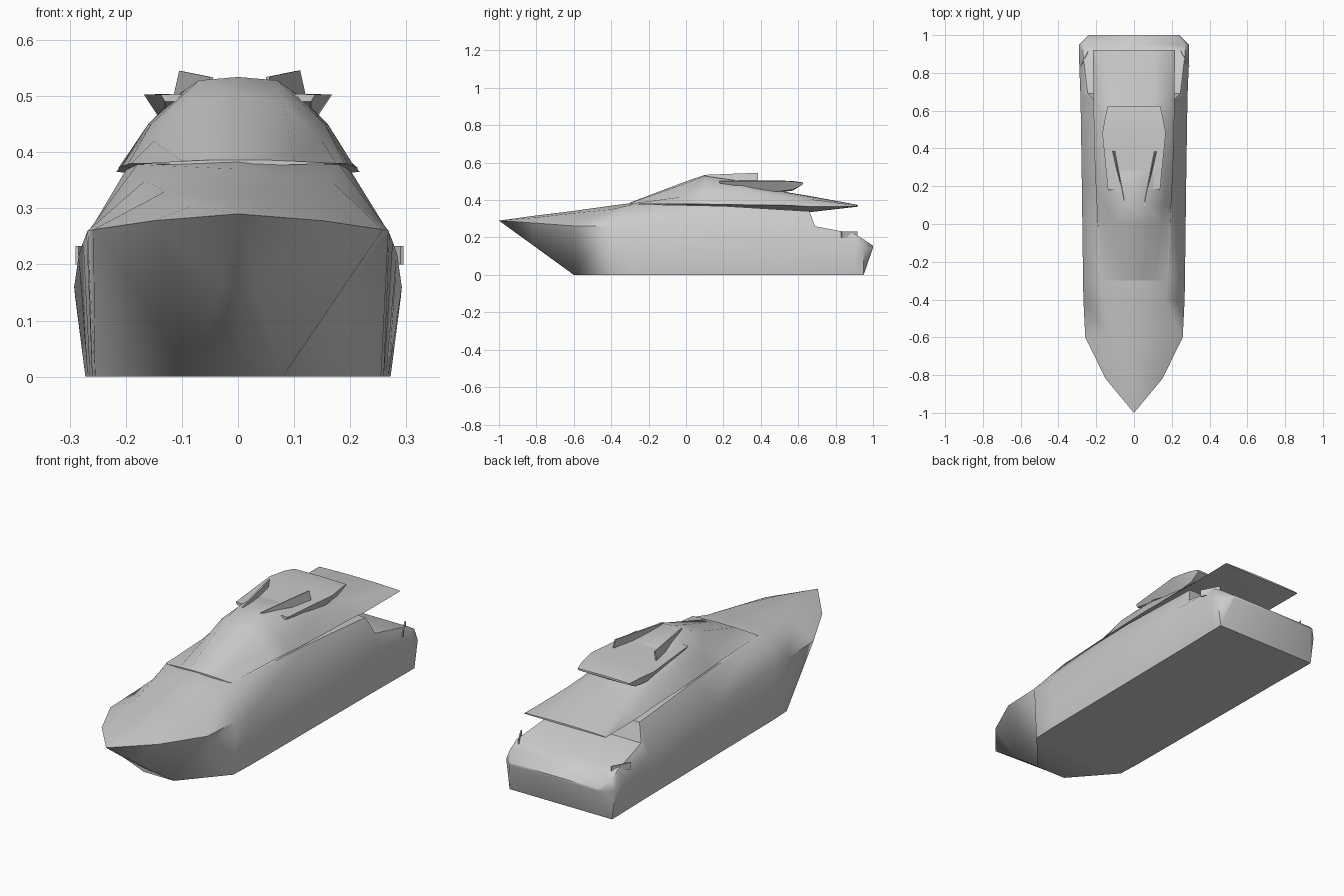
import bpy
import bmesh
import math

if "Cube" in bpy.data.objects:
    bpy.data.objects.remove(bpy.data.objects["Cube"], do_unlink=True)

grey = bpy.data.materials.new("plain_grey")
grey.use_nodes = True
colour = (0.6, 0.6, 0.6, 1)
grey.diffuse_color = colour
grey.node_tree.nodes["Principled BSDF"].inputs["Base Color"].default_value = colour


def finish(name, bm):
    """Clean the mesh, link it, colour it and smooth its soft edges."""
    bmesh.ops.remove_doubles(bm, verts=bm.verts[:], dist=0.0005)
    bmesh.ops.recalc_face_normals(bm, faces=bm.faces[:])
    mesh = bpy.data.meshes.new(name)
    bm.to_mesh(mesh)
    bm.free()
    mesh.materials.append(grey)
    obj = bpy.data.objects.new(name, mesh)
    bpy.context.collection.objects.link(obj)
    bpy.ops.object.select_all(action="DESELECT")
    obj.select_set(True)
    bpy.context.view_layer.objects.active = obj
    bpy.ops.object.shade_smooth_by_angle(angle=math.radians(50))
    return obj


def loft(name, sections):
    """Skin half sections (y, [(x, z) from bottom centre to top centre])."""
    bm = bmesh.new()
    rings = []
    for y, half in sections:
        mirrored = [(-x, z) for x, z in reversed(half[1:-1])]
        rings.append([bm.verts.new((x, y, z)) for x, z in half + mirrored])
    count = len(rings[0])
    for a, b in zip(rings, rings[1:]):
        for i in range(count):
            j = (i + 1) % count
            bm.faces.new((a[i], a[j], b[j], b[i]))
    bm.faces.new(rings[0])
    bm.faces.new(rings[-1])
    return finish(name, bm)


def plate(name, corners, side, thickness=0.006):
    """Thin four-cornered plate, mirrored by side."""
    bm = bmesh.new()
    face = bm.faces.new([bm.verts.new((side * x, y, z)) for x, y, z in corners])
    bm.normal_update()
    bmesh.ops.solidify(bm, geom=[face], thickness=thickness)
    return finish(name, bm)


# Hull: raked bow, flat bottom, stepped aft deck and raked transom
loft("hull", [
    (-1.0, [(0, .29), (0, .29), (0, .29), (0, .29), (0, .29)]),
    (-.82, [(0, .16), (.03, .165), (.15, .278), (.08, .305), (0, .315)]),
    (-.6, [(0, 0), (.08, 0), (.258, .262), (.13, .33), (0, .342)]),
    (-.4, [(0, 0), (.255, 0), (.268, .26), (.165, .35), (0, .37)]),
    (-.28, [(0, 0), (.26, 0), (.27, .255), (.18, .378), (0, .385)]),
    (.2, [(0, 0), (.264, 0), (.276, .24), (.2, .368), (0, .37)]),
    (.66, [(0, 0), (.268, 0), (.283, .22), (.215, .34), (0, .34)]),
    (.69, [(0, 0), (.268, 0), (.284, .215), (.245, .26), (0, .26)]),
    (.9, [(0, 0), (.272, 0), (.292, .16), (.27, .22), (0, .22)]),
    (.95, [(0, 0), (.272, 0), (.29, .14), (.27, .19), (0, .19)]),
    (1.0, [(0, .145), (.23, .145), (.24, .15), (.23, .155), (0, .155)]),
])

# Cabin: sloping windscreen, sunken top and long aft overhang
loft("cabin", [
    (-.3, [(0, .375), (.175, .38), (.1, .384), (.05, .386), (0, .386)]),
    (.0, [(0, .36), (.19, .38), (.15, .42), (.08, .49), (0, .5)]),
    (.1, [(0, .36), (.197, .378), (.155, .45), (.07, .528), (0, .534)]),
    (.3, [(0, .35), (.207, .375), (.16, .45), (.11, .5), (0, .503)]),
    (.55, [(0, .34), (.213, .372), (.16, .42), (.11, .438), (0, .44)]),
    (.66, [(0, .335), (.214, .365), (.17, .405), (.11, .42), (0, .422)]),
    (.92, [(0, .365), (.217, .366), (.21, .37), (.11, .373), (0, .374)]),
])

# Upper deck: wedge that overhangs the back of the cabin
loft("upper_deck", [
    (.18, [(0, .49), (.13, .49), (.138, .503), (0, .505)]),
    (.48, [(0, .44), (.13, .445), (.168, .503), (0, .505)]),
    (.57, [(0, .45), (.13, .455), (.152, .5), (0, .502)]),
    (.625, [(0, .484), (.135, .484), (.138, .492), (0, .494)]),
])

for label, side in (("left", 1), ("right", -1)):
    # Low screens along the cockpit
    plate(label + "_cockpit_screen", [
        (.05, .1, .5), (.05, .1, .534), (.105, .385, .545), (.115, .385, .5),
    ], side)
    # Small angled plates on the aft rails
    plate(label + "_rail_plate", [
        (.29, .83, .2), (.29, .83, .233), (.245, .915, .233), (.245, .915, .2),
    ], side)
